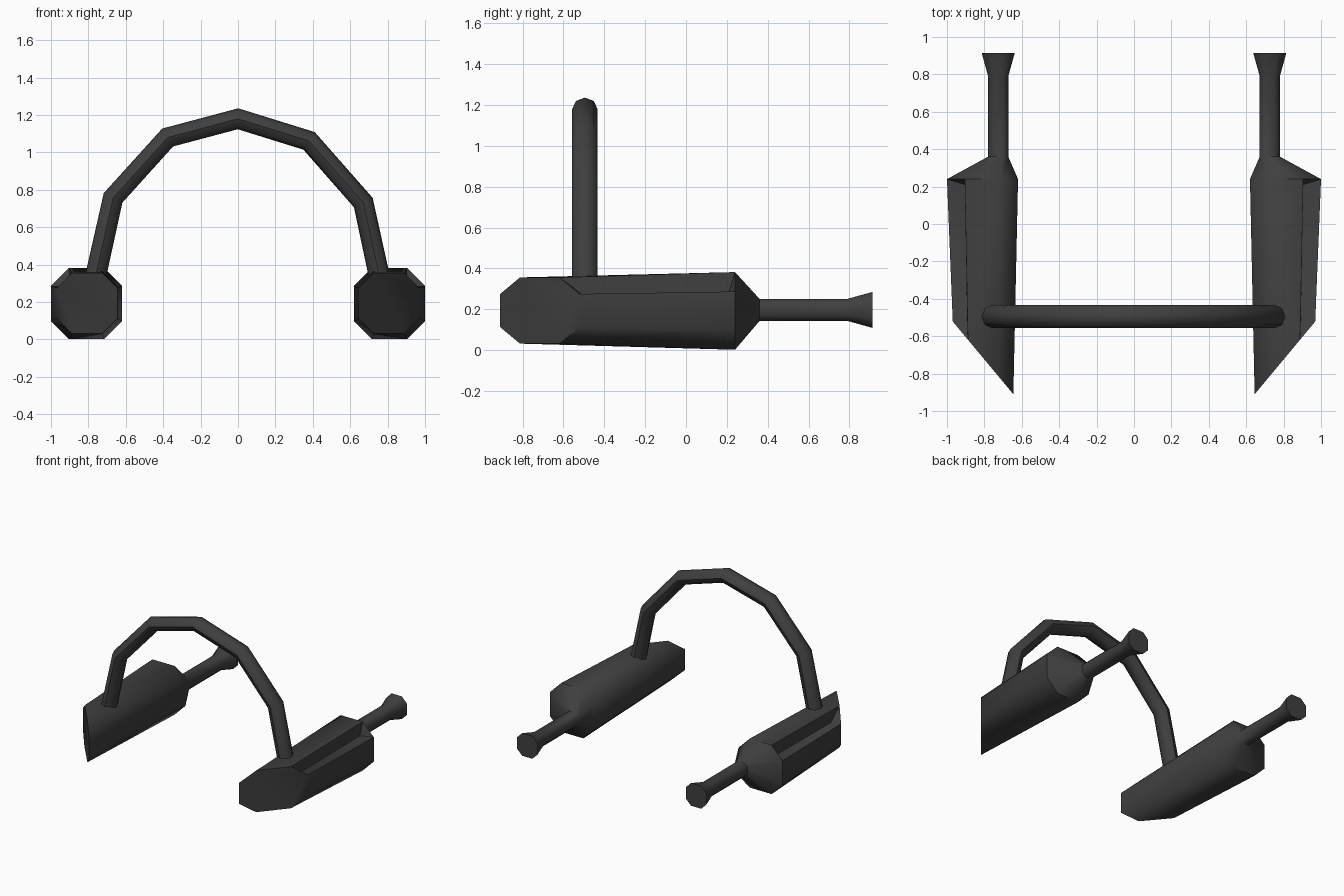
import bpy, bmesh, math
from mathutils import Vector

if "Cube" in bpy.data.objects:
    bpy.data.objects.remove(bpy.data.objects["Cube"])

mat = bpy.data.materials.new("dark_grey")
mat.diffuse_color = (0.05, 0.05, 0.05, 1)
mat.use_nodes = True
mat.node_tree.nodes["Principled BSDF"].inputs["Base Color"].default_value = mat.diffuse_color

# Unit octagon, starting at the outer side
K = 0.5
OCT = [(1, -K), (1, K), (K, 1), (-K, 1), (-1, K), (-1, -K), (-K, -1), (K, -1)]


def finish(bm, name):
    bmesh.ops.recalc_face_normals(bm, faces=bm.faces)
    me = bpy.data.meshes.new(name)
    bm.to_mesh(me)
    bm.free()
    ob = bpy.data.objects.new(name, me)
    bpy.context.collection.objects.link(ob)
    me.materials.append(mat)
    bpy.ops.object.select_all(action='DESELECT')
    ob.select_set(True)
    bpy.context.view_layer.objects.active = ob
    bpy.ops.object.shade_smooth_by_angle(angle=math.radians(47))
    return ob


def bridge(bm, a, b, skip=None):
    n = len(a)
    for i in range(n):
        if i != skip:
            bm.faces.new((a[i], a[(i + 1) % n], b[(i + 1) % n], b[i]))


# Side pods: slanted front, octagonal body, taper, rod and flared tip
bm = bmesh.new()


def ring(cx, cz, r, y):
    return [bm.verts.new((cx + r * u, y(cx + r * u) if callable(y) else y, cz + r * v))
            for u, v in OCT]


front = ring(0.807, 0.194, 0.162, lambda x: -0.91 + 1.2 * (x - 0.645))
rings = [ring(0.81, 0.192, 0.19, 0.24)]
for r, y in ((0.054, 0.36), (0.054, 0.79), (0.088, 0.913)):
    rings.append(ring(0.726, 0.197, r, y))
back = rings[0]
bridge(bm, front, back, skip=1)
for a, b in zip(rings, rings[1:]):
    bridge(bm, a, b)
bm.faces.new(front)
bm.faces.new(rings[-1])

# Stepped groove along the upper outer edge
gf = bm.verts.new((0.892, -0.505, 0.27))
gb = bm.verts.new((0.902, 0.21, 0.283))
bm.faces.new((front[1], back[1], gb, gf))
bm.faces.new((gf, gb, back[2], front[2]))
bm.faces.new((front[1], gf, front[2]))
bm.faces.new((back[1], back[2], gb))
pods = finish(bm, "side_pods")
pods.modifiers.new("mirror", 'MIRROR')

# Arched tube joining the pods
path = [Vector(p) for p in ((-0.763, 0.33), (-0.668, 0.757), (-0.376, 1.08), (0, 1.18),
                            (0.38, 1.062), (0.67, 0.732), (0.757, 0.33))]
bm = bmesh.new()
loops = []
for i, p in enumerate(path):
    t = Vector((0, 0))
    if i > 0:
        t += (p - path[i - 1]).normalized()
    if i < len(path) - 1:
        t += (path[i + 1] - p).normalized()
    t.normalize()
    n = Vector((-t.y, t.x))
    loop = []
    for k in range(8):
        a = k * math.tau / 8
        q = p + n * 0.056 * math.cos(a)
        loop.append(bm.verts.new((q.x, -0.495 + 0.062 * math.sin(a), q.y)))
    loops.append(loop)
for a, b in zip(loops, loops[1:]):
    bridge(bm, a, b)
bm.faces.new(loops[0])
bm.faces.new(loops[-1])
finish(bm, "arch_tube")
